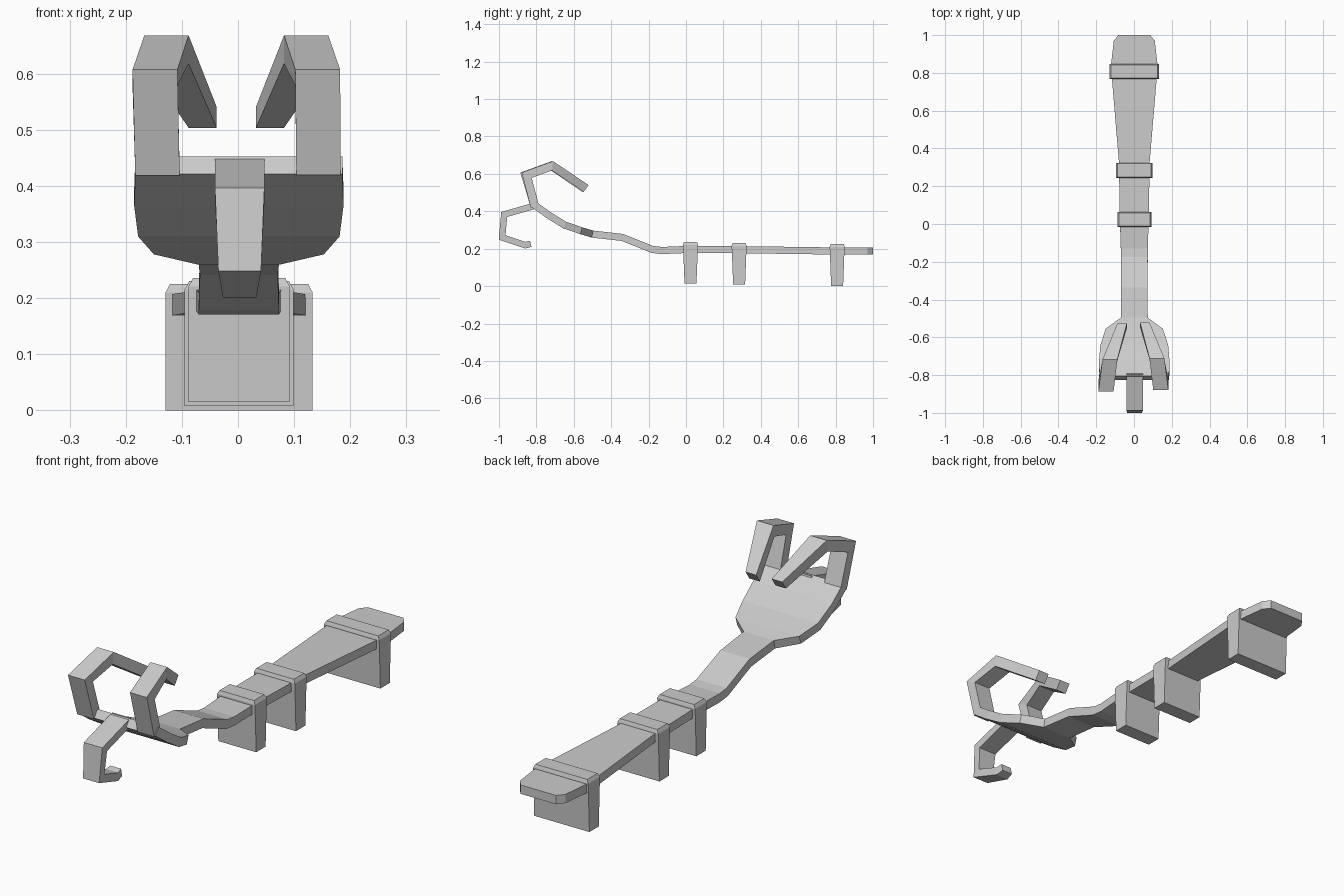
import bpy
import bmesh
from mathutils import Vector

cube = bpy.data.objects.get("Cube")
if cube:
    bpy.data.objects.remove(cube, do_unlink=True)

# Single plain grey material
grey = bpy.data.materials.new("plain grey")
grey.use_nodes = True
colour = (0.6, 0.6, 0.6, 1.0)
grey.diffuse_color = colour
grey.node_tree.nodes["Principled BSDF"].inputs["Base Color"].default_value = colour


def loft(name, rings):
    """Join rings of four points into a closed, flat shaded solid."""
    bm = bmesh.new()
    loops = [[bm.verts.new(point) for point in ring] for ring in rings]
    for lower, upper in zip(loops, loops[1:]):
        for i in range(len(lower)):
            j = (i + 1) % len(lower)
            bm.faces.new((lower[i], lower[j], upper[j], upper[i]))
    bm.faces.new(loops[0])
    bm.faces.new(loops[-1])
    bmesh.ops.recalc_face_normals(bm, faces=bm.faces)
    mesh = bpy.data.meshes.new(name)
    bm.to_mesh(mesh)
    bm.free()
    mesh.materials.append(grey)
    obj = bpy.data.objects.new(name, mesh)
    bpy.context.collection.objects.link(obj)
    return obj


def bent_bar(name, path, thickness):
    """Bar along a y-z centre line with mitred corners; path holds (y, z, x_min, x_max)."""
    centres = [Vector((y, z)) for y, z, _, _ in path]
    directions = [(b - a).normalized() for a, b in zip(centres, centres[1:])]
    rings = []
    for i, (_, _, x_min, x_max) in enumerate(path):
        before = directions[max(i - 1, 0)]
        after = directions[min(i, len(directions) - 1)]
        along = (before + after).normalized()
        reach = thickness / 2 / along.dot(after)
        normal = Vector((-along.y, along.x)) * reach
        a, b = centres[i] + normal, centres[i] - normal
        rings.append([(x_min, *a), (x_max, *a), (x_max, *b), (x_min, *b)])
    return loft(name, rings)


def strap(name, y, half_width, bottom, top):
    """Tapered block with a chamfered top."""
    rings = []
    levels = ((bottom, 0.032, 0), (top - 0.015, 0.04, 0), (top, 0.035, 0.008))
    for z, depth, inset in levels:
        w = half_width - inset
        rings.append([(sx * w + 0.002, y + sy * depth, z)
                      for sx, sy in ((-1, -1), (1, -1), (1, 1), (-1, 1))])
    return loft(name, rings)


# Long handle that bends up into the wide palm: y, z, half width
handle = (
    (1, .187, .083), (.97, .187, .107), (.84, .188, .122), (.77, .188, .117),
    (.33, .194, .08), (.03, .197, .075), (-.13, .19, .07), (-.18, .196, .07),
    (-.34, .26, .068), (-.5, .278, .07), (-.56, .296, .15), (-.65, .327, .178),
    (-.735, .38, .185), (-.815, .437, .183),
)
bent_bar("handle_and_palm", [(y, z, -w, w + 0.003) for y, z, w in handle], 0.038)

# Two hooked upper fingers, the left one leaning in slightly more
finger = (
    (-.808, .425, .104, .183), (-.858, .593, .108, .188),
    (-.72, .643, .088, .167), (-.54, .522, .038, .088),
)
for name, side, shift in (("right_finger", -1, 0), ("left_finger", 1, 0.006)):
    path = [(y + shift, z, side * (inner - shift), side * (outer - shift))
            for y, z, inner, outer in finger]
    path[0] = (*finger[0][:2], side * finger[0][2], side * finger[0][3])
    bent_bar(name, path, 0.045)

# Thumb curling down and back under the palm
thumb = (
    (-.79, .435, .044), (-.972, .383, .044), (-.983, .26, .038),
    (-.86, .219, .03), (-.83, .226, .025),
)
bent_bar("thumb", [(y, z, -w + 0.003, w + 0.003) for y, z, w in thumb], 0.034)

# Support straps under the handle
strap("front_strap", 0.024, 0.09, 0.015, 0.236)
strap("middle_strap", 0.284, 0.097, 0.008, 0.23)
strap("back_strap", 0.808, 0.131, 0, 0.225)
